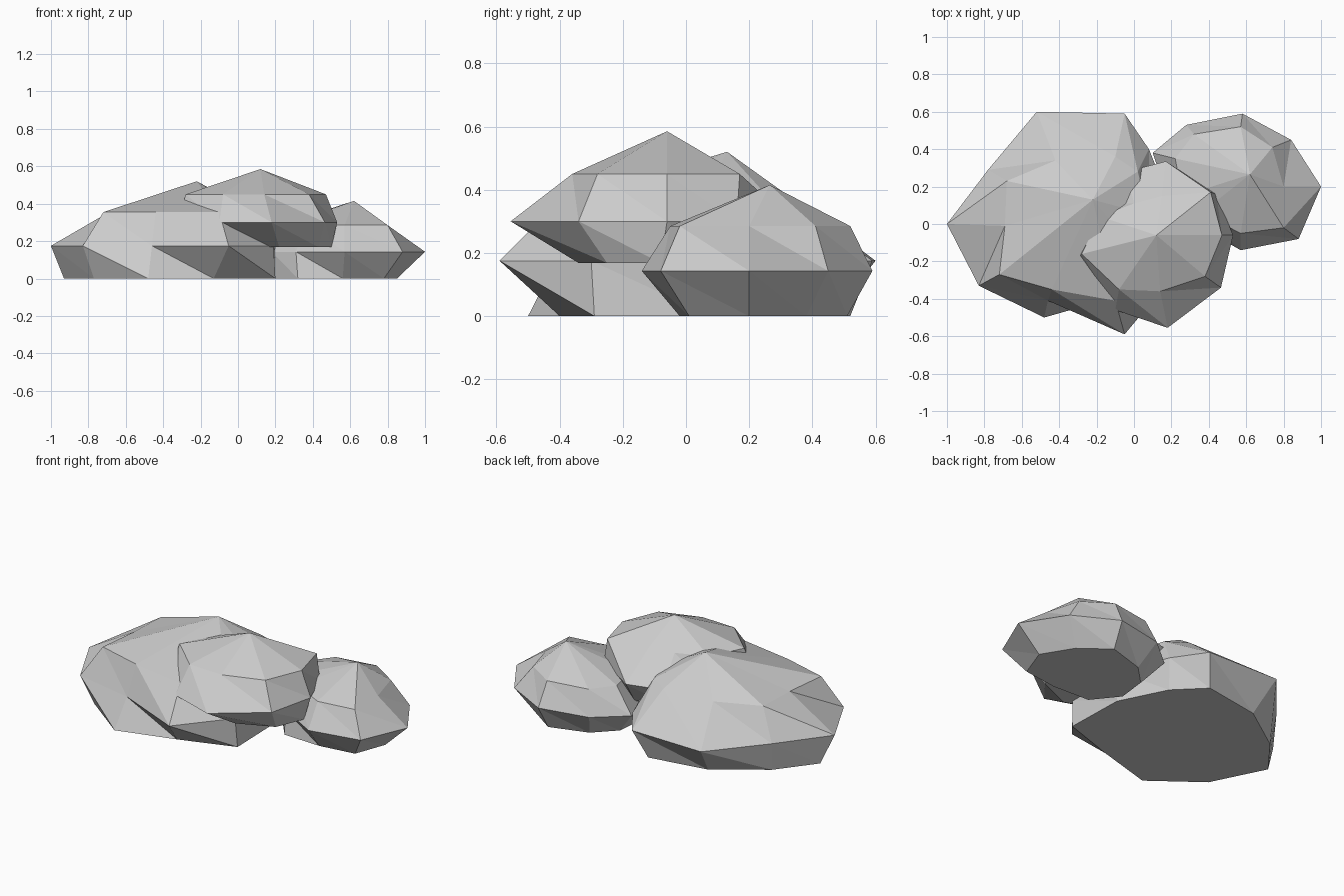
import bpy
import bmesh

default_cube = bpy.data.objects.get("Cube")
if default_cube:
    bpy.data.objects.remove(default_cube, do_unlink=True)

# One plain stone colour for every boulder
stone = bpy.data.materials.new("stone_grey")
stone.use_nodes = True
stone_colour = (0.6, 0.6, 0.6, 1)
stone.diffuse_color = stone_colour
shader = stone.node_tree.nodes["Principled BSDF"]
shader.inputs["Base Color"].default_value = stone_colour
shader.inputs["Roughness"].default_value = 0.9


def make_boulder(name, apex, upper, waist, base, heights):
    """Facet a boulder from base, waist and upper outlines up to a peak."""
    mesh_builder = bmesh.new()
    rings = []
    for outline, height in zip((base, waist, upper), heights):
        rings.append([mesh_builder.verts.new((x, y, height)) for x, y in outline])
    peak = mesh_builder.verts.new(apex)
    count = len(waist)

    # Flat underside
    mesh_builder.faces.new(list(reversed(rings[0])))

    # Triangular side facets
    for lower, higher in zip(rings, rings[1:]):
        for i in range(count):
            j = (i + 1) % count
            mesh_builder.faces.new((lower[i], lower[j], higher[i]))
            mesh_builder.faces.new((lower[j], higher[j], higher[i]))

    # Fan of facets around the peak
    for i in range(count):
        mesh_builder.faces.new((rings[-1][i], rings[-1][(i + 1) % count], peak))

    bmesh.ops.recalc_face_normals(mesh_builder, faces=mesh_builder.faces[:])
    mesh = bpy.data.meshes.new(name)
    mesh_builder.to_mesh(mesh)
    mesh_builder.free()
    mesh.materials.append(stone)
    boulder = bpy.data.objects.new(name, mesh)
    bpy.context.collection.objects.link(boulder)
    return boulder


# Broad boulder lying on the right-hand side
make_boulder(
    "large_boulder",
    apex=(-.22, .13, .52),
    upper=[(-.69, -.01), (-.72, -.27), (-.44, -.35), (-.1, -.41), (.06, -.2),
           (.08, .05), (.02, .28), (-.1, .36), (-.42, .34), (-.68, .23)],
    waist=[(-1, 0), (-.83, -.33), (-.46, -.41), (-.05, -.59), (.19, -.3),
           (.2, .1), (.08, .4), (-.05, .59), (-.52, .6), (-.78, .29)],
    base=[(-.93, .04), (-.77, -.28), (-.48, -.5), (-.13, -.4), (.2, -.29),
          (.19, .08), (.05, .36), (-.11, .52), (-.47, .46), (-.76, .26)],
    heights=(0, .175, .355),
)

# Boulder resting on top of the others, sloping down at the back
make_boulder(
    "top_boulder",
    apex=(.12, -.06, .585),
    upper=[(.47, -.06), (.41, .17), (.15, .15), (0, .11), (-.18, .04),
           (-.28, -.16), (-.08, -.35), (.14, -.36), (.38, -.28)],
    waist=[(.53, -.06), (.44, .16), (.17, .335), (-.04, .28), (-.22, .1),
           (-.32, -.2), (-.1, -.46), (.18, -.555), (.465, -.34)],
    base=[(.5, -.08), (.4, .1), (.17, .25), (-.05, .2), (-.15, .05),
          (-.18, -.15), (.04, -.28), (.22, -.34), (.43, -.25)],
    heights=(.168, .3, .45),
)

# Smaller boulder at the left rear
make_boulder(
    "small_boulder",
    apex=(.62, .265, .415),
    upper=[(.8, .2), (.74, .41), (.57, .52), (.32, .48), (.22, .35),
           (.26, .15), (.36, .06), (.57, -.05), (.8, -.02)],
    waist=[(1, .2), (.84, .45), (.58, .59), (.28, .53), (.1, .38),
           (.18, .14), (.31, .01), (.57, -.14), (.88, -.08)],
    base=[(.85, .2), (.74, .38), (.57, .51), (.34, .44), (.22, .32),
          (.2, .14), (.32, -.01), (.56, -.02), (.78, .01)],
    heights=(0, .143, .285),
)
